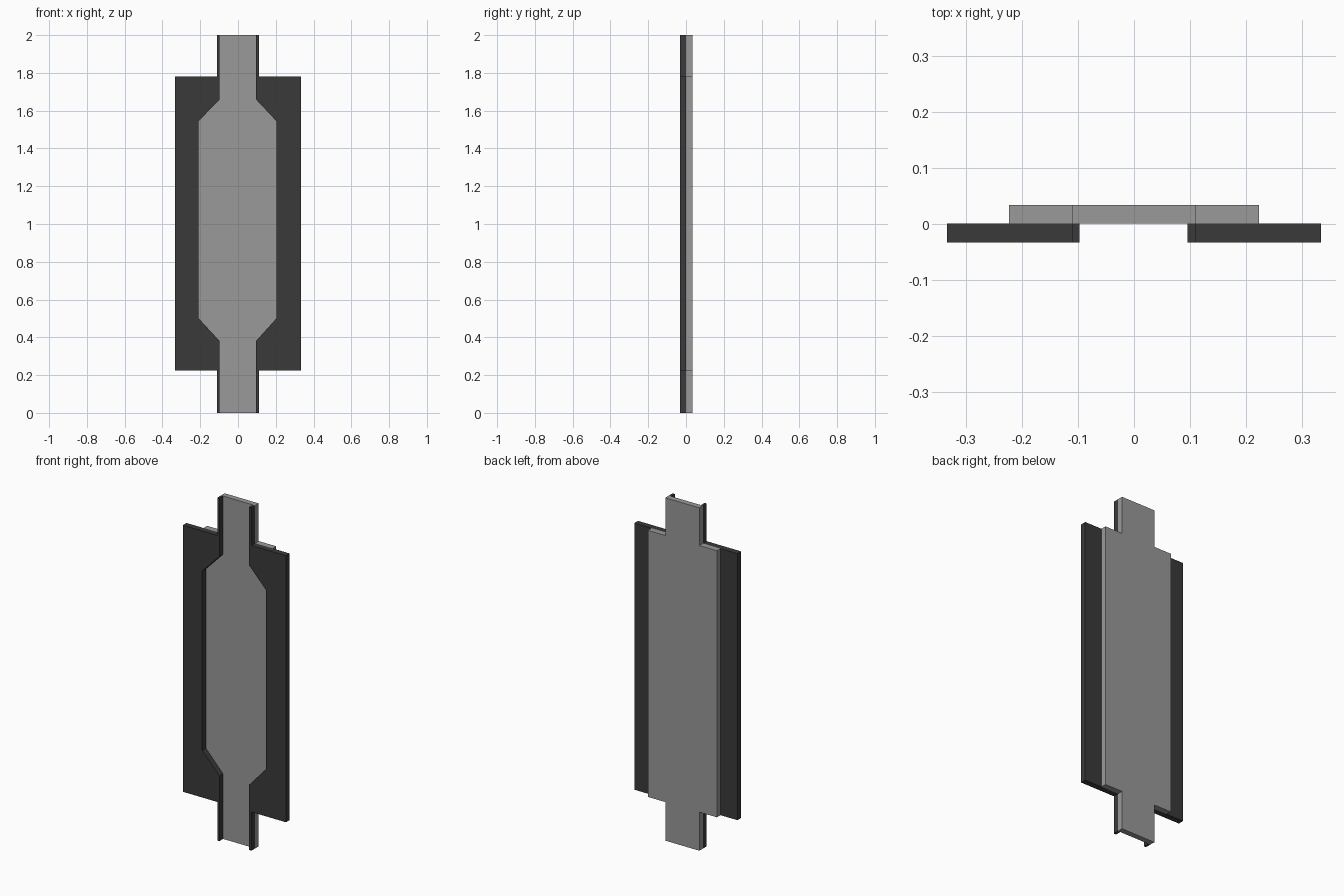
import bpy
import bmesh

if "Cube" in bpy.data.objects:
    bpy.data.objects.remove(bpy.data.objects["Cube"])


def material(name, value):
    mat = bpy.data.materials.new(name)
    mat.diffuse_color = (value, value, value, 1)
    mat.use_nodes = True
    mat.node_tree.nodes["Principled BSDF"].inputs["Base Color"].default_value = mat.diffuse_color
    return mat


def plate(name, outline, y0, y1, mat):
    """Extrude an (x, z) outline from y0 to y1."""
    bm = bmesh.new()
    face = bm.faces.new([bm.verts.new((x, y0, z)) for x, z in outline])
    ext = bmesh.ops.extrude_face_region(bm, geom=[face])
    moved = [g for g in ext["geom"] if isinstance(g, bmesh.types.BMVert)]
    bmesh.ops.translate(bm, verts=moved, vec=(0, y1 - y0, 0))
    bmesh.ops.recalc_face_normals(bm, faces=bm.faces)
    mesh = bpy.data.meshes.new(name)
    bm.to_mesh(mesh)
    bm.free()
    mesh.materials.append(mat)
    obj = bpy.data.objects.new(name, mesh)
    bpy.context.collection.objects.link(obj)
    return obj


light = material("light_grey", 0.32)
dark = material("dark_grey", 0.042)
LOW, HIGH, TAB, T = 0.225, 1.78, 0.11, 0.034

# Back panel with a narrow tab at each end
half = [(TAB, 0), (TAB, LOW), (0.223, LOW), (0.223, HIGH), (TAB, HIGH), (TAB, 2)]
plate("back_panel", half + [(-x, z) for x, z in reversed(half)], 0.001, T, light)

# Front side frames, stepped outside and widened by chamfers inside
outer = [(TAB, 0), (TAB, LOW), (0.333, LOW), (0.333, HIGH), (TAB, HIGH), (TAB, 2)]
inner_right = [(0.095, 2), (0.095, 1.66), (0.203, 1.545),
               (0.203, 0.5), (0.095, 0.38), (0.095, 0)]
inner_left = [(0.097, 2), (0.097, 1.66), (0.208, 1.545),
              (0.208, 0.5), (0.097, 0.38), (0.097, 0)]
plate("right_frame", outer + inner_right, -0.033, 0.001, dark)
plate("left_frame", [(-x, z) for x, z in outer + inner_left], -0.033, 0.001, dark)
